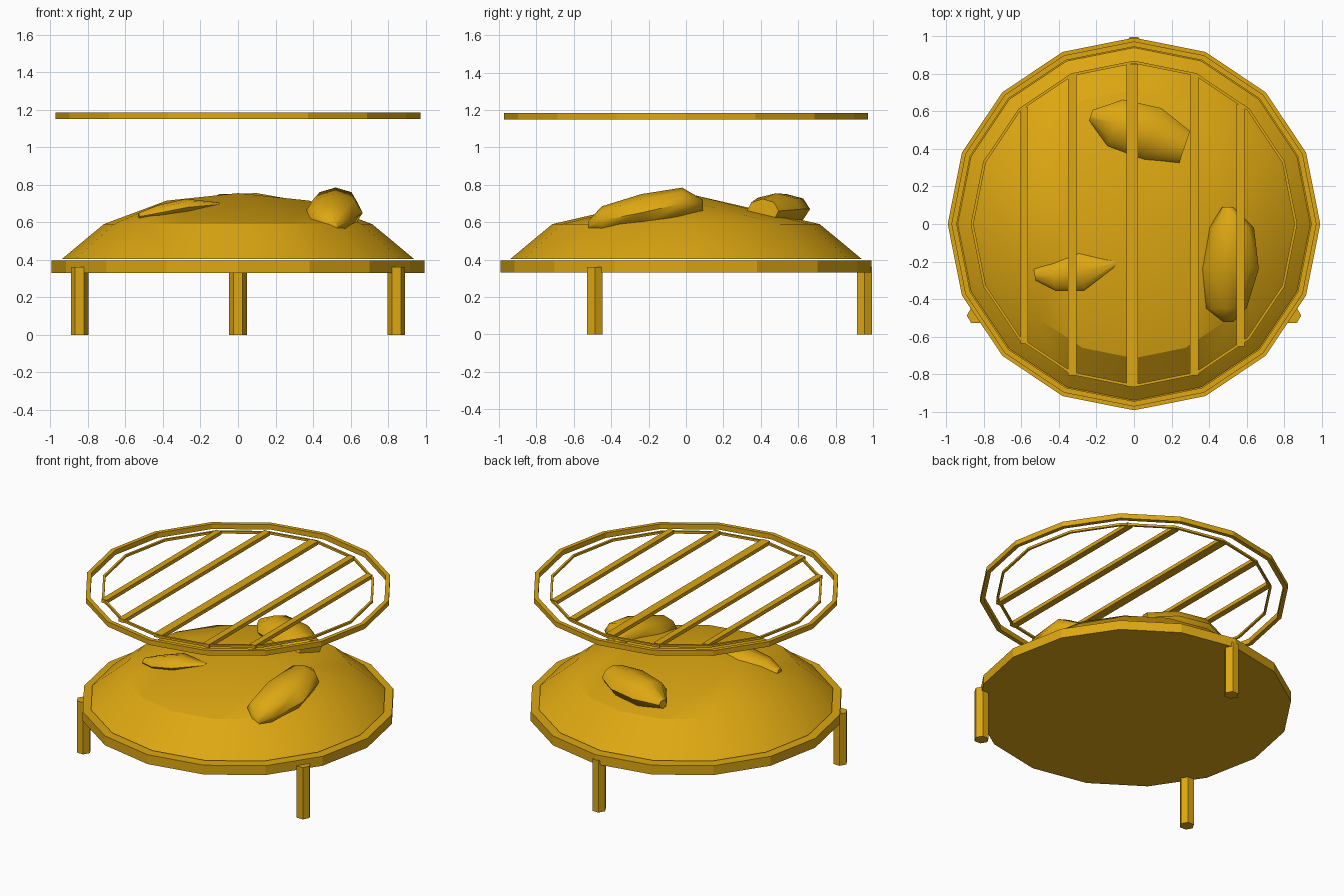
import bpy, bmesh, math
from mathutils import Vector

cube = bpy.data.objects.get("Cube")
if cube:
    bpy.data.objects.remove(cube, do_unlink=True)

gold = bpy.data.materials.new("golden_yellow")
gold.use_nodes = True
COLOR = (0.73, 0.39, 0.006, 1)
gold.diffuse_color = COLOR
gold.node_tree.nodes["Principled BSDF"].inputs["Base Color"].default_value = COLOR
SIDES = 16


def finish(name, bm, smooth=None):
    bmesh.ops.recalc_face_normals(bm, faces=bm.faces)
    mesh = bpy.data.meshes.new(name)
    bm.to_mesh(mesh)
    bm.free()
    mesh.materials.append(gold)
    obj = bpy.data.objects.new(name, mesh)
    bpy.context.collection.objects.link(obj)
    if smooth:
        bpy.ops.object.select_all(action='DESELECT')
        obj.select_set(True)
        bpy.context.view_layer.objects.active = obj
        bpy.ops.object.shade_smooth_by_angle(angle=math.radians(smooth))
    return obj


def circle(radius, z, n=SIDES, x=0, y=0):
    return [Vector((x + radius * math.cos(math.tau * i / n),
                    y + radius * math.sin(math.tau * i / n), z)) for i in range(n)]


def loft(bm, rings, closed=False):
    """Bridge successive point rings; cap the ends or join them into a loop."""
    rows = [[bm.verts.new(p) for p in ring] for ring in rings]
    pairs = list(zip(rows, rows[1:] + rows[:1])) if closed else list(zip(rows, rows[1:]))
    n = len(rows[0])
    for a, b in pairs:
        for i in range(n):
            j = (i + 1) % n
            bm.faces.new((a[i], a[j], b[j], b[i]))
    if not closed:
        bm.faces.new(rows[0])
        bm.faces.new(rows[-1])


def prism(name, radius, low, high, n=SIDES, x=0, y=0):
    bm = bmesh.new()
    loft(bm, [circle(radius, low, n, x, y), circle(radius, high, n, x, y)])
    return finish(name, bm)


def hoop(name, outer, inner, low, high):
    bm = bmesh.new()
    loft(bm, [circle(outer, low), circle(outer, high),
              circle(inner, high), circle(inner, low)], closed=True)
    return finish(name, bm)


# Base tray and three hexagonal legs
prism("base_tray", 0.993, 0.33, 0.395)
for name, deg in (("back_leg", 90), ("right_leg", 210), ("left_leg", 330)):
    a = math.radians(deg)
    reach = 0.955 if deg == 90 else 0.975
    prism(name, 0.047, 0, 0.36, 6, reach * math.cos(a), reach * math.sin(a))

# Mound with a short ridge running side to side
bm = bmesh.new()
ridge = [Vector((-0.38, 0, 0.715)), Vector((0, 0, 0.755)), Vector((0.38, 0, 0.715))]
for p in circle(0.94, 0.403) + circle(0.715, 0.59) + ridge:
    bm.verts.new(p)
bmesh.ops.convex_hull(bm, input=bm.verts)
finish("mound", bm, 25)


# Lumps: stations of x, y, z, half width, half height along a spine
def lump(name, stations, n=8):
    first, last = Vector(stations[0][:3]), Vector(stations[-1][:3])
    side = (last - first).cross(Vector((0, 0, 1))).normalized()
    up = Vector((0, 0, 1))
    rings = []
    for x, y, z, w, h in stations:
        rings.append([Vector((x, y, z)) + side * w * math.cos(math.tau * i / n)
                      + up * h * math.sin(math.tau * i / n) for i in range(n)])
    bm = bmesh.new()
    loft(bm, rings)
    finish(name, bm, 50)


lump("left_lump", [(0.50, -0.52, 0.58, 0.03, 0.03), (0.49, -0.45, 0.61, 0.11, 0.075),
                   (0.51, -0.24, 0.65, 0.155, 0.10), (0.52, -0.02, 0.70, 0.12, 0.085),
                   (0.50, 0.09, 0.69, 0.03, 0.03)])
lump("back_lump", [(-0.23, 0.58, 0.65, 0.03, 0.03), (-0.10, 0.54, 0.67, 0.13, 0.08),
                   (0.10, 0.48, 0.67, 0.145, 0.085), (0.27, 0.41, 0.66, 0.09, 0.065)])
lump("front_lump", [(-0.53, -0.27, 0.63, 0.03, 0.02), (-0.43, -0.28, 0.65, 0.075, 0.04),
                    (-0.28, -0.25, 0.68, 0.105, 0.045), (-0.10, -0.21, 0.695, 0.015, 0.01)])

# Floating grate: outer hoop, thin inner hoop and five bars
hoop("grate_outer_hoop", 0.973, 0.945, 1.15, 1.185)
hoop("grate_inner_hoop", 0.87, 0.855, 1.16, 1.175)
bars = ((-0.585, 0.63, 0.04), (-0.33, 0.80, 0.045), (-0.01, 0.858, 0.06),
        (0.32, 0.80, 0.045), (0.567, 0.645, 0.042))
for k, (x, half, width) in enumerate(bars):
    bm = bmesh.new()
    bmesh.ops.create_cube(bm, size=1)
    for v in bm.verts:
        v.co = (x + v.co.x * width, -0.007 + v.co.y * 2 * half, 1.168 + v.co.z * 0.025)
    finish("grate_bar_%d" % (k + 1), bm)
